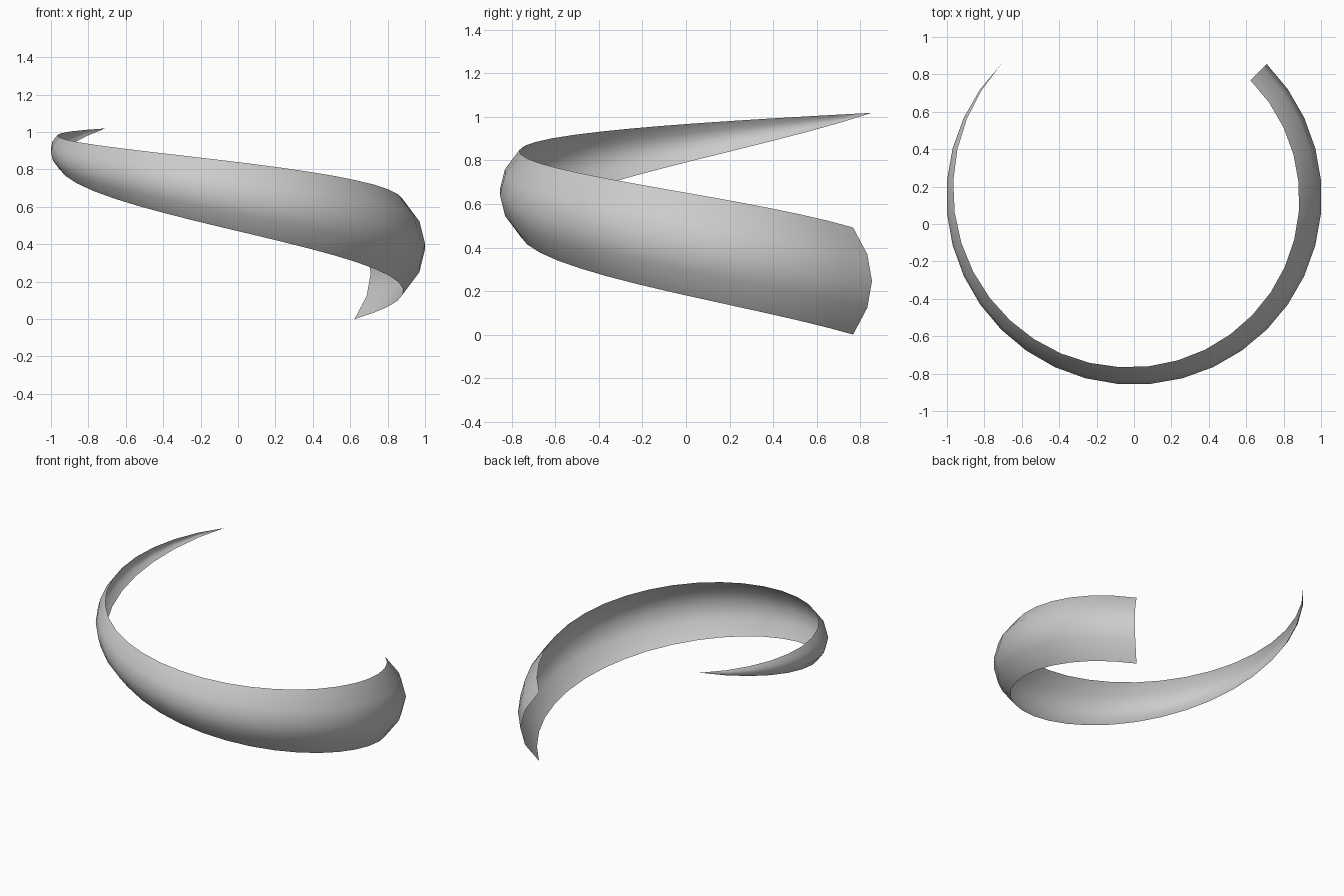
import bpy, bmesh
from math import radians, cos, sin

if "Cube" in bpy.data.objects:
    bpy.data.objects.remove(bpy.data.objects["Cube"])

STEPS, ACROSS = 27, 4          # 10-degree steps, five points across the band
RADIUS, CENTRE_Y = 1.0038, 0.145
HALF_HEIGHT, BULGE = 0.246, 0.123


def band_point(t, u):
    """Point on the band: t runs along the sweep, u (-1..1) across it."""
    a = radians(45 - 270 * t)
    width = 1 - t * t
    r = RADIUS - BULGE * width * u * u
    z = 0.246 + 0.86 * t - 0.087 * t * t + HALF_HEIGHT * width * u
    return (r * cos(a), CENTRE_Y + r * sin(a), z)


# Tapering spiral band with an outward-bulging section
bm = bmesh.new()
rows = [[bm.verts.new(band_point(i / STEPS, 2 * j / ACROSS - 1))
         for j in range(ACROSS + 1)] for i in range(STEPS + 1)]
for a, b in zip(rows, rows[1:]):
    for j in range(ACROSS):
        bm.faces.new((a[j], a[j + 1], b[j + 1], b[j]))

# Close the pointed tip
bmesh.ops.remove_doubles(bm, verts=bm.verts[:], dist=0.0005)
bm.normal_update()
mid = min(bm.faces, key=lambda f: f.calc_center_median().y)
if mid.normal.y > 0:
    bmesh.ops.reverse_faces(bm, faces=bm.faces[:])
for f in bm.faces:
    f.smooth = True

mesh = bpy.data.meshes.new("spiral_band")
bm.to_mesh(mesh)
bm.free()
band = bpy.data.objects.new("spiral_band", mesh)
bpy.context.collection.objects.link(band)
